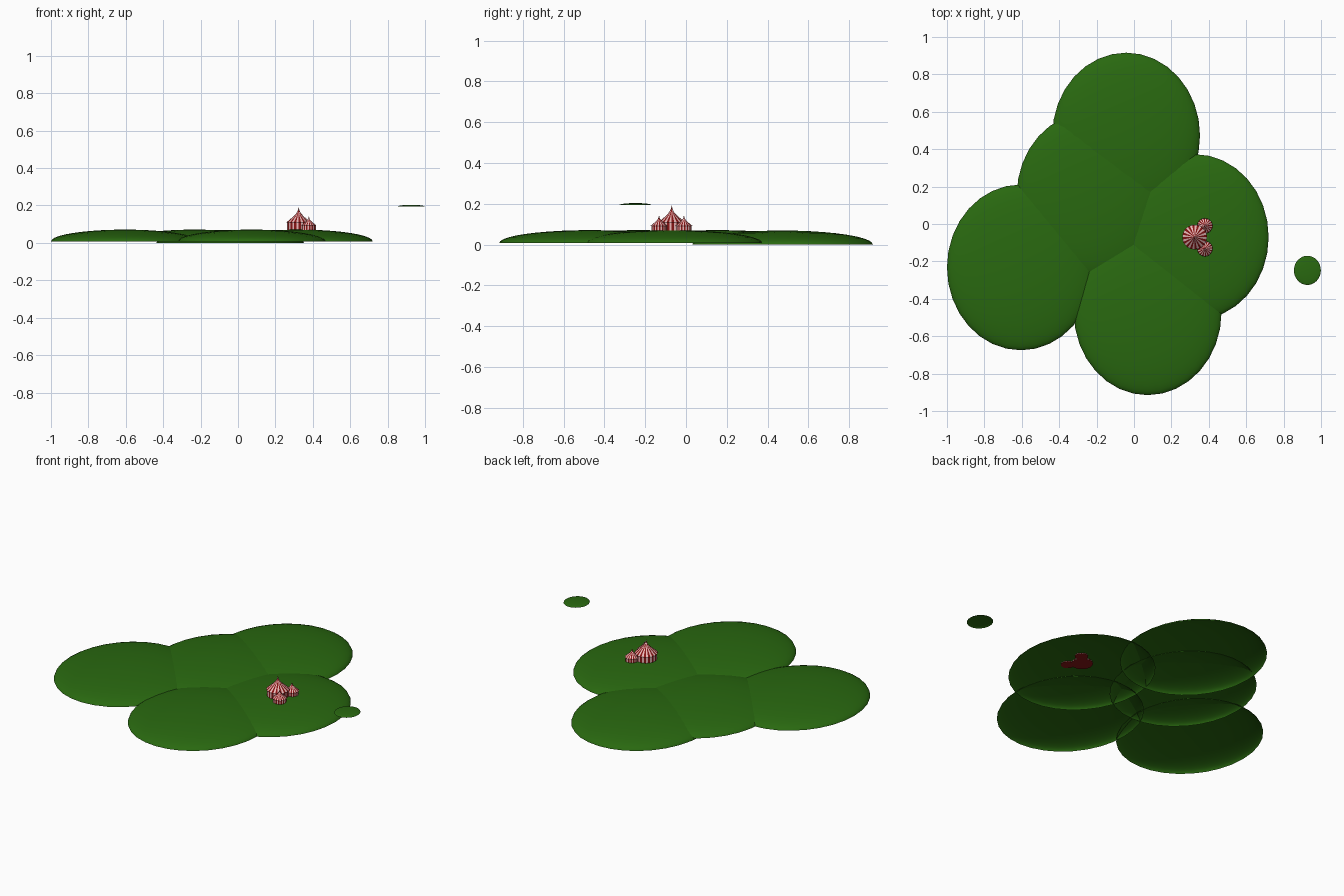
import bpy, bmesh
from math import sin, cos, pi

if "Cube" in bpy.data.objects:
    bpy.data.objects.remove(bpy.data.objects["Cube"])


def material(name, rgb):
    m = bpy.data.materials.new(name)
    m.diffuse_color = (*rgb, 1)
    m.use_nodes = True
    m.node_tree.nodes["Principled BSDF"].inputs["Base Color"].default_value = m.diffuse_color
    return m


GREEN = material("grass", (0.022, 0.14, 0.005))
RED = material("red_canvas", (0.24, 0.007, 0.007))
WHITE = material("pale_canvas", (0.82, 0.48, 0.48))


def lathe(name, profile, location, scale, segs, mats, striped=False):
    """Revolve (radius, height) points round z; radius 0 becomes a pole."""
    bm = bmesh.new()
    rings = []
    for r, z in profile:
        if r == 0:
            rings.append([bm.verts.new((0, 0, z))] * segs)
        else:
            rings.append([bm.verts.new((r * cos(2 * pi * i / segs),
                                        r * sin(2 * pi * i / segs), z))
                          for i in range(segs)])
    for a, b in zip(rings, rings[1:]):
        for i in range(segs):
            j = (i + 1) % segs
            quad = list(dict.fromkeys((a[i], a[j], b[j], b[i])))
            face = bm.faces.new(quad)
            # the floor stays red, walls and roof alternate
            if striped and a is not rings[0]:
                face.material_index = i % 2
    me = bpy.data.meshes.new(name)
    bm.to_mesh(me)
    bm.free()
    for m in mats:
        me.materials.append(m)
    ob = bpy.data.objects.new(name, me)
    bpy.context.collection.objects.link(ob)
    ob.location = location
    ob.scale = scale
    bpy.ops.object.select_all(action='DESELECT')
    ob.select_set(True)
    bpy.context.view_layer.objects.active = ob
    bpy.ops.object.shade_smooth_by_angle(angle=pi / 6)
    return ob


# Open flattened domes forming the hills: x, y, base z, height
DOME = [(cos(pi / 2 * k / 10), sin(pi / 2 * k / 10)) for k in range(10)] + [(0, 1)]
HILLS = [
    ("left_hill", -0.605, -0.232, 0.008, 0.063),
    ("middle_hill", -0.232, 0.155, 0.008, 0.063),
    ("back_hill", -0.042, 0.473, 0.0, 0.069),
    ("right_hill", 0.325, -0.07, 0.008, 0.063),
    ("front_hill", 0.073, -0.472, 0.008, 0.063),
]
for name, x, y, z, h in HILLS:
    lathe(name, DOME, (x, y, z), (0.395, 0.443, h), 32, [GREEN])

# Small floating islet
lathe("floating_islet", DOME, (0.927, -0.248, 0.194), (0.072, 0.078, 0.0095), 32, [GREEN])

# Striped tents: floor, wall, eave, then concave roof up to a point
TENT = [(0, 0), (0.061, 0), (0.061, 0.044), (0.066, 0.044), (0.046, 0.061),
        (0.027, 0.077), (0.012, 0.094), (0.004, 0.110), (0, 0.128)]
for name, x, y, s in [("main_tent", 0.324, -0.07, 1.0),
                      ("back_side_tent", 0.379, -0.01, 0.62),
                      ("front_side_tent", 0.379, -0.132, 0.62)]:
    lathe(name, TENT, (x, y, 0.065), (s, s, s), 32, [RED, WHITE], True)
